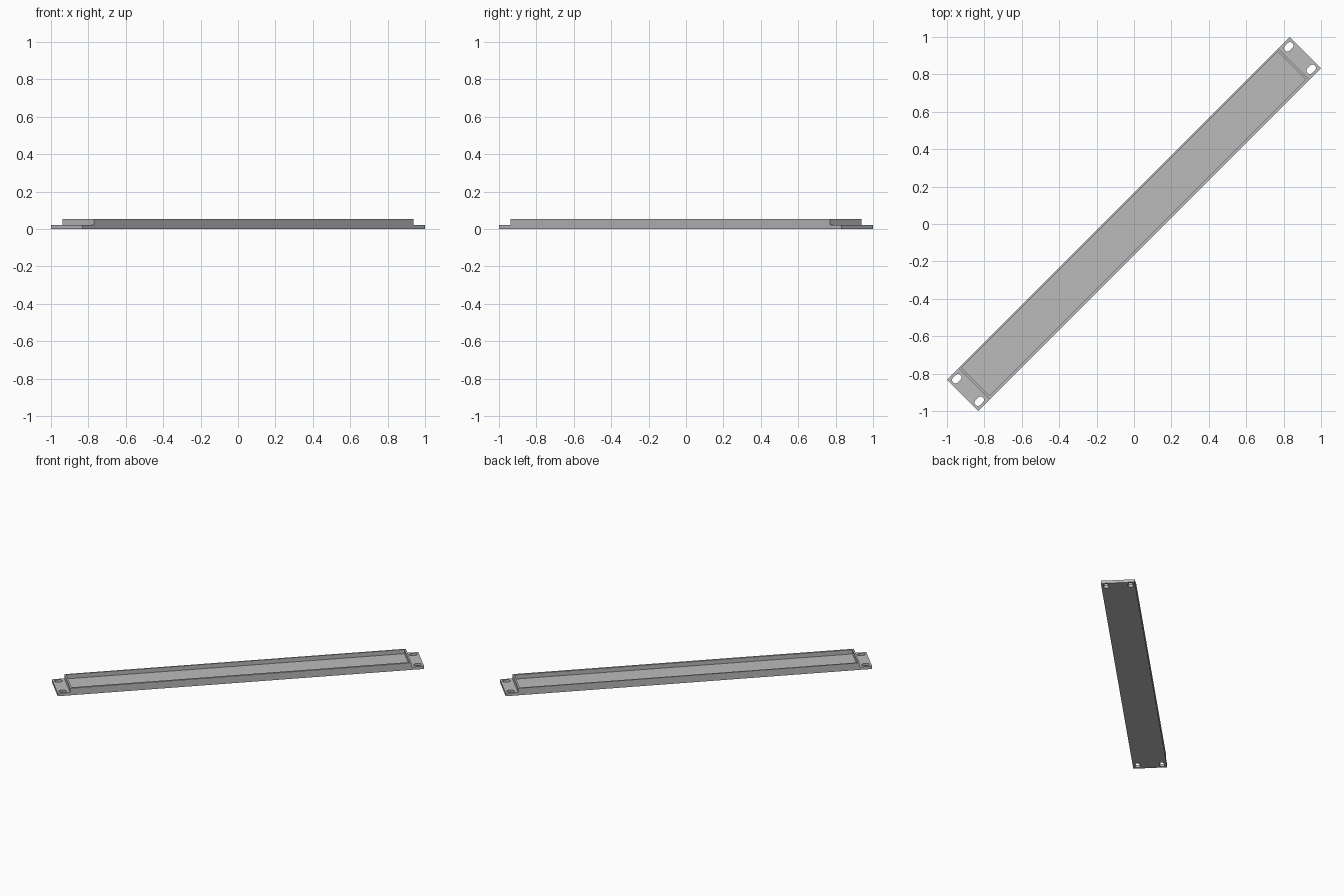
import bpy, bmesh, math
from mathutils import Matrix

if "Cube" in bpy.data.objects:
    bpy.data.objects.remove(bpy.data.objects["Cube"])

TURN = Matrix.Rotation(math.radians(45), 4, 'Z')
HALF_L, HALF_W = 1.296, 0.1184      # whole panel
BODY_L = 1.208                      # raised tray half length
PLATE, TOP = 0.0215, 0.0537         # ear thickness, rim height


def prism(name, points, place, depth):
    """Extrude a closed outline; place maps (a, b) to 3D, depth is a vector."""
    bm = bmesh.new()
    face = bm.faces.new([bm.verts.new(place(a, b)) for a, b in points])
    ext = bmesh.ops.extrude_face_region(bm, geom=[face])
    bmesh.ops.translate(bm, vec=depth,
                        verts=[v for v in ext['geom'] if isinstance(v, bmesh.types.BMVert)])
    bmesh.ops.recalc_face_normals(bm, faces=bm.faces)
    bm.transform(TURN)
    mesh = bpy.data.meshes.new(name)
    bm.to_mesh(mesh)
    bm.free()
    obj = bpy.data.objects.new(name, mesh)
    bpy.context.collection.objects.link(obj)
    return obj


def cut(target, cutter):
    mod = target.modifiers.new(cutter.name, 'BOOLEAN')
    mod.operation, mod.solver, mod.object = 'DIFFERENCE', 'EXACT', cutter
    cutter.hide_render = True
    bpy.context.view_layer.objects.active = target
    bpy.ops.object.modifier_apply(modifier=mod.name)
    bpy.data.objects.remove(cutter)


# Stepped body: thin mounting ears at both ends of a raised tray
side = [(-HALF_L, 0), (HALF_L, 0), (HALF_L, PLATE), (BODY_L, PLATE),
        (BODY_L, TOP), (-BODY_L, TOP), (-BODY_L, PLATE), (-HALF_L, PLATE)]
panel = prism("rack_panel", side, lambda a, b: (a, -HALF_W, b), (0, 2 * HALF_W, 0))

# Shallow pocket in the tray, leaving a thin rim
x, lo, hi = 1.196, -0.103, 0.108
pocket = prism("pocket_cutter", [(-x, lo), (x, lo), (x, hi), (-x, hi)],
               lambda a, b: (a, b, PLATE), (0, 0, 0.1))
cut(panel, pocket)

# Rounded mounting slots through the ears
R, STRAIGHT, N = 0.0178, 0.0105, 12
for sx in (-1, 1):
    for y in (-0.0853, 0.0853):
        outline = []
        for end, start in ((1, -math.pi / 2), (-1, math.pi / 2)):
            for i in range(N + 1):
                t = start + math.pi * i / N
                outline.append((sx * 1.255 + end * STRAIGHT + R * math.cos(t),
                                y + R * math.sin(t)))
        cut(panel, prism("slot_cutter", outline, lambda a, b: (a, b, -0.05), (0, 0, 0.15)))

# Plain grey metal
grey = bpy.data.materials.new("grey_metal")
grey.diffuse_color = (0.5, 0.5, 0.5, 1)
grey.use_nodes = True
grey.node_tree.nodes["Principled BSDF"].inputs["Base Color"].default_value = grey.diffuse_color
panel.data.materials.clear()
panel.data.materials.append(grey)
for p in panel.data.polygons:
    p.material_index = 0
